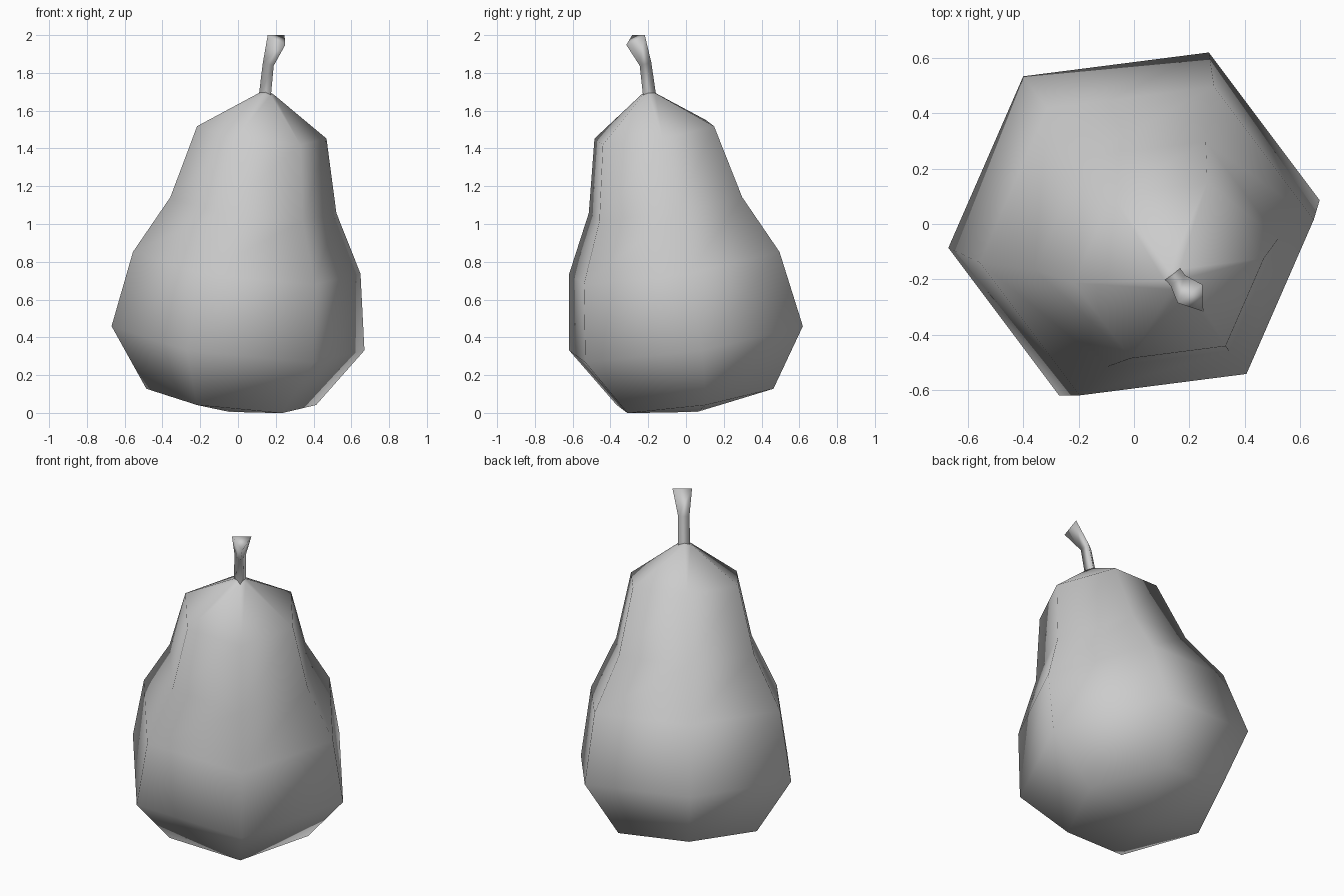
import bpy, bmesh
from math import sin, cos, pi, radians
from mathutils import Vector

if "Cube" in bpy.data.objects:
    bpy.data.objects.remove(bpy.data.objects["Cube"], do_unlink=True)

LEAN = Vector((0.6, -0.8, 0))   # horizontal direction the fruit leans in
SIDE = Vector((0.8, 0.6, 0))
UP = Vector((0, 0, 1))

grey = bpy.data.materials.new("plain grey")
grey.use_nodes = True
colour = (0.6, 0.6, 0.6, 1)
grey.diffuse_color = colour
grey.node_tree.nodes["Principled BSDF"].inputs["Base Color"].default_value = colour


def axis(tilt):
    return LEAN * sin(tilt) + UP * cos(tilt)


def ring(bm, centre, tilt, radius, sides):
    """A polygon ring leaning by tilt, first corner on the low side."""
    low = LEAN * cos(tilt) - UP * sin(tilt)
    angles = [2 * pi * i / sides for i in range(sides)]
    return [bm.verts.new(centre + radius * (low * cos(a) + SIDE * sin(a))) for a in angles]


def bridge(bm, rings):
    for lower, upper in zip(rings, rings[1:]):
        n = len(lower)
        for i in range(n):
            j = (i + 1) % n
            bm.faces.new((lower[i], lower[j], upper[j], upper[i]))


def finish(bm, name):
    bmesh.ops.recalc_face_normals(bm, faces=bm.faces)
    for f in bm.faces:
        f.smooth = True
    mesh = bpy.data.meshes.new(name)
    bm.to_mesh(mesh)
    bm.free()
    mesh.materials.append(grey)
    bpy.context.collection.objects.link(bpy.data.objects.new(name, mesh))


# Fruit: six-sided lathe around a leaning axis (distance along axis, radius)
tilt = radians(10.9)
middle = Vector((0, 0, 0.395))
profile = [(-0.316, 0.455), (0, 0.678), (0.407, 0.61),
           (0.718, 0.445), (1.11, 0.347), (1.318, 0.04)]
bm = bmesh.new()
rings = [ring(bm, middle + axis(tilt) * s, tilt, r, 6) for s, r in profile]
bridge(bm, rings)
for s, loop in ((-0.397, rings[0]), (1.335, rings[-1])):
    pole = bm.verts.new(middle + axis(tilt) * s)
    for i in range(6):
        bm.faces.new((loop[i], loop[(i + 1) % 6], pole))
finish(bm, "pear_body")

# Stem: three-sided, bending further over and flaring at the end
bm = bmesh.new()
sections = [((0.15, -0.195, 1.68), 8, 0.04),
            ((0.168, -0.217, 1.85), 18, 0.037),
            ((0.218, -0.273, 1.983), 33, 0.064)]
rings = [ring(bm, Vector(c), radians(t), r, 3) for c, t, r in sections]
bridge(bm, rings)
bm.faces.new(rings[-1])
finish(bm, "stem")
